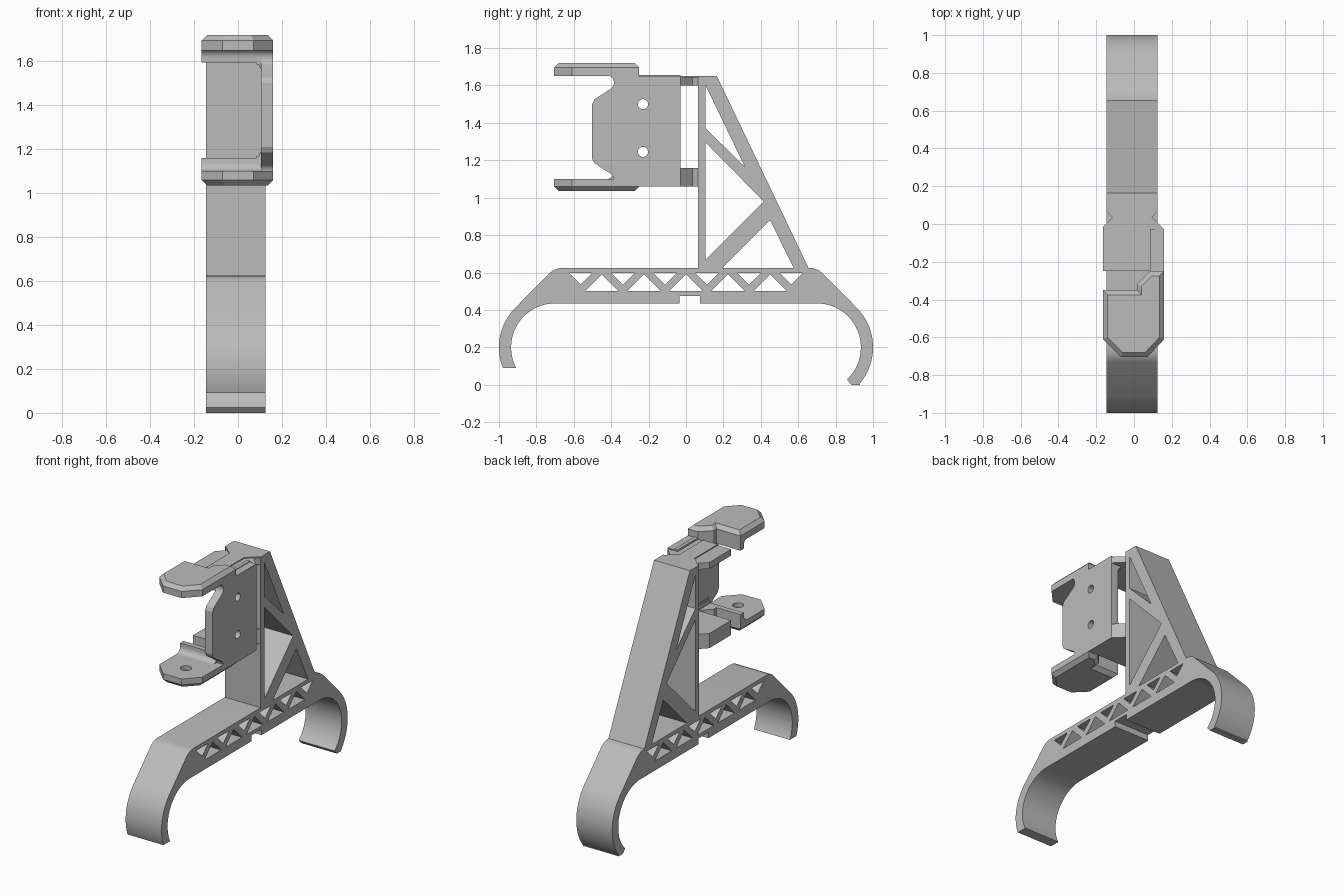
import bpy, bmesh, math
from mathutils import Matrix

if "Cube" in bpy.data.objects:
    bpy.data.objects.remove(bpy.data.objects["Cube"], do_unlink=True)

grey = bpy.data.materials.new("plain grey")
grey.use_nodes = True
grey.diffuse_color = (0.5, 0.5, 0.5, 1)
grey.node_tree.nodes["Principled BSDF"].inputs["Base Color"].default_value = (0.5, 0.5, 0.5, 1)

# Profile drawn in (y, z) and extruded along x, or drawn in (x, y) and extruded along z
AXES = {"x": Matrix(((0, 0, 1, 0), (1, 0, 0, 0), (0, 1, 0, 0), (0, 0, 0, 1))),
        "z": Matrix.Identity(4)}


def arc(cx, cy, r, a0, a1, n=24):
    angles = [math.radians(a0 + (a1 - a0) * i / n) for i in range(n + 1)]
    return [(cx + r * math.cos(a), cy + r * math.sin(a)) for a in angles]


def circle(cx, cy, r):
    return arc(cx, cy, r, 0, 345, 23)


def prism(name, loops, axis, lo, hi, chamfer=None):
    """Extrude an outline with holes; chamfer is (which end, size)."""
    curve = bpy.data.curves.new(name, "CURVE")
    curve.dimensions = "2D"
    curve.fill_mode = "BOTH"
    curve.extrude = (hi - lo) / 2
    for loop in loops:
        spline = curve.splines.new("POLY")
        spline.points.add(len(loop) - 1)
        spline.use_cyclic_u = True
        for point, (u, v) in zip(spline.points, loop):
            point.co = (u, v, 0, 1)
    source = bpy.data.objects.new(name + "_outline", curve)
    bpy.context.collection.objects.link(source)
    bpy.context.view_layer.update()
    deps = bpy.context.evaluated_depsgraph_get()
    mesh = bpy.data.meshes.new_from_object(source.evaluated_get(deps))
    bpy.data.objects.remove(source, do_unlink=True)

    bm = bmesh.new()
    bm.from_mesh(mesh)
    bmesh.ops.remove_doubles(bm, verts=bm.verts, dist=0.0005)
    bmesh.ops.recalc_face_normals(bm, faces=bm.faces)
    if chamfer:
        bmesh.ops.dissolve_limit(bm, angle_limit=0.01, verts=bm.verts, edges=bm.edges)
        end, size = chamfer
        rim = [e for e in bm.edges if all(v.co.z * end > 0 for v in e.verts)
               and e.calc_face_angle(0) > 0.5]
        bmesh.ops.bevel(bm, geom=rim, offset=size, segments=1, affect="EDGES")
    bm.transform(AXES[axis] @ Matrix.Translation((0, 0, (lo + hi) / 2)))
    bm.to_mesh(mesh)
    bm.free()
    mesh.name = name
    mesh.materials.clear()
    mesh.materials.append(grey)
    obj = bpy.data.objects.new(name, mesh)
    bpy.context.collection.objects.link(obj)
    bpy.ops.object.select_all(action="DESELECT")
    obj.select_set(True)
    bpy.context.view_layer.objects.active = obj
    bpy.ops.object.shade_smooth_by_angle(angle=math.radians(25))
    return obj


# Stand: curved hooks, truss beam and sloped mast in one outline
outline = [(0.065, 0.625), (0.065, 1.65), (0.165, 1.65), (0.655, 0.625),
           (0.685, 0.622), (0.71, 0.612), (0.73, 0.597)]
outline += arc(0.7, 0.2, 0.3, 45, -40)
outline += [(0.93, 0), (0.885, 0), (0.862, 0.025)]
outline += arc(0.7, 0.2, 0.235, -46, 90)
outline += [(0.075, 0.435), (0.075, 0.475), (-0.035, 0.475), (-0.035, 0.435)]
outline += arc(-0.7, 0.2, 0.235, 90, 207.9)
outline += arc(-0.7, 0.2, 0.3, 201.5, 135)
outline += [(-0.73, 0.597), (-0.71, 0.612), (-0.685, 0.622), (-0.66, 0.625)]

holes = [[(0.105, 1.6), (0.105, 1.37), (0.315, 1.165)],
         [(0.105, 1.295), (0.105, 0.67), (0.415, 0.98)],
         [(0.45, 0.88), (0.575, 0.625), (0.195, 0.625)]]
STEP = 0.25
for i in range(5):
    c = -0.5 + i * STEP
    holes.append([(c - 0.125 + 0.06, 0.5), (c + 0.06 + 0.09, 0.5), (c + 0.0425, 0.5 + 0.09)])
holes = holes[:3]
PITCH = 0.225
for i in range(6):
    c = (i - 2.5) * PITCH
    holes.append([(c - 0.063, 0.598), (c + 0.063, 0.598), (c, 0.535)])
for i in range(5):
    c = (i - 2) * PITCH
    holes.append([(c - 0.09, 0.5), (c + 0.09, 0.5), (c, 0.59)])
prism("stand_frame", [outline] + holes, "x", -0.145, 0.125)

# Bracket side wall with two screw holes
MID = 1.355
upper = [(-0.03, 1.65), (-0.41, 1.65)] + arc(-0.425, 1.615, 0.04, 50, -50, 8)
upper += [(-0.49, 1.525), (-0.502, 1.5)]
wall = upper + [(y, 2 * MID - z) for y, z in reversed(upper)]
prism("bracket_wall", [wall, circle(-0.23, 1.5, 0.027), circle(-0.23, 1.245, 0.027)],
      "x", 0.105, 0.16)

# Arms joining the wall to the mast, tapering to a neck
arm = [(-0.165, -0.25), (0.16, -0.25), (0.16, -0.03), (0.095, 0.035), (0.122, 0.065),
       (0.122, 0.08), (-0.142, 0.08), (-0.142, 0.065), (-0.115, 0.035), (-0.165, -0.015)]
prism("upper_arm", [arm], "z", 1.6, 1.643)
prism("lower_arm", [arm], "z", 1.06, 1.16)
rib = [(-0.065, -0.25), (0.045, -0.25), (0.045, 0), (0.12, 0.07), (-0.143, 0.07), (-0.065, 0)]
prism("upper_arm_rib", [rib], "z", 1.64, 1.65)

# Clamp jaws with chamfered outer rims
jaw = [(-0.165, -0.35), (-0.165, -0.61), (-0.07, -0.705), (0.07, -0.705), (0.16, -0.61),
       (0.16, -0.25), (0.085, -0.25), (0.015, -0.32), (0.015, -0.35)]
prism("upper_jaw", [jaw], "z", 1.65, 1.72, (1, 0.025))
prism("lower_jaw_base", [jaw], "z", 1.035, 1.07, (-1, 0.025))
prism("lower_jaw_pad", [jaw, circle(0, -0.56, 0.035)], "z", 1.07, 1.1)

# Curved lips at the back of the jaws and fillets along the wall
for label, edge, sign in (("lower", 1.1, 1), ("upper", 1.655, -1)):
    lip = [(-0.35, edge), (-0.425, edge)] + arc(-0.425, edge + sign * 0.04, 0.04,
                                               -90 * sign, 0, 8)
    lip += [(-0.385, edge + sign * 0.06), (-0.35, edge + sign * 0.06)]
    prism(label + "_jaw_lip", [lip], "x", -0.165, 0.11)
    inner = edge + sign * 0.06
    corner = [(0.11, -0.03), (0.11, -0.385), (0.015, -0.385), (0.015, -0.32),
              (0.085, -0.25), (0.085, -0.03)]
    prism(label + "_wall_web", [corner], "z", min(edge, inner), max(edge, inner))
    for k in range(4):
        width = 0.04 * (1 - math.sin(math.acos(1 - (k + 0.5) / 4)))
        z0, z1 = inner + sign * 0.01 * k, inner + sign * 0.01 * (k + 1)
        strip = [(0.105 - width, -0.385), (0.106, -0.385), (0.106, -0.03), (0.105 - width, -0.03)]
        prism(label + "_wall_fillet", [strip], "z", min(z0, z1), max(z0, z1))
